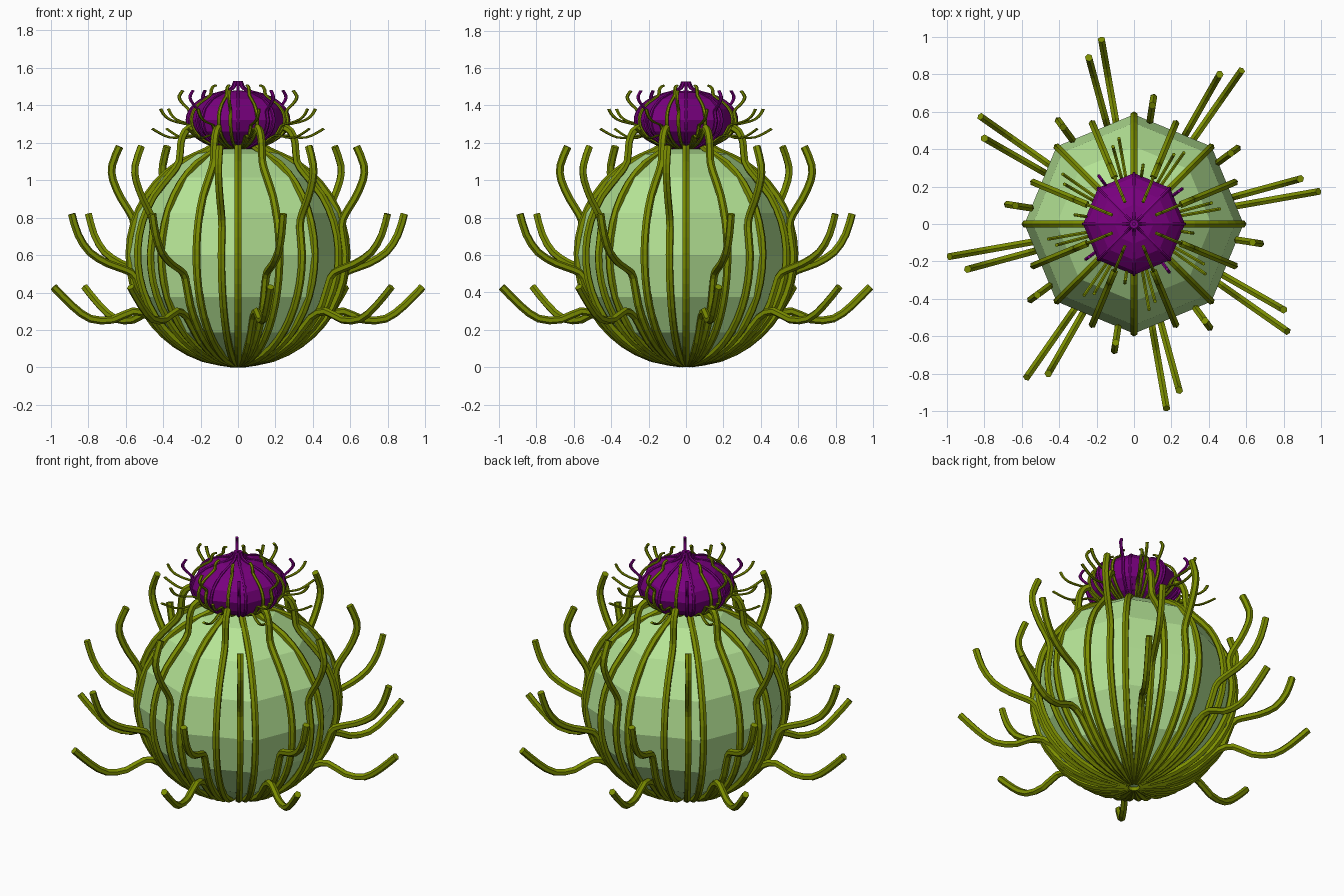
import bpy, bmesh, math
from mathutils import Vector

if "Cube" in bpy.data.objects:
    bpy.data.objects.remove(bpy.data.objects["Cube"])

def material(name, rgb):
    m = bpy.data.materials.new(name)
    m.diffuse_color = (*rgb, 1)
    m.use_nodes = True
    m.node_tree.nodes["Principled BSDF"].inputs["Base Color"].default_value = m.diffuse_color
    return m

GREEN = material("pale_green", (0.46, 0.77, 0.30))
OLIVE = material("olive", (0.20, 0.27, 0.0))
PURPLE = material("purple", (0.19, 0.0, 0.21))

R, CZ = 0.58, 0.60               # bulb radius and centre height
HEAD_Z, HEAD_SCALE = 1.158, (0.465, 0.465, 0.272)

def add_object(name, bm, mats, head=False):
    bmesh.ops.recalc_face_normals(bm, faces=bm.faces)
    mesh = bpy.data.meshes.new(name)
    bm.to_mesh(mesh)
    bm.free()
    for m in mats:
        mesh.materials.append(m)
    ob = bpy.data.objects.new(name, mesh)
    bpy.context.collection.objects.link(ob)
    if head:
        ob.location.z = HEAD_Z
        ob.scale = HEAD_SCALE

def bulb(name, mat, head=False):
    # eight-sided low-poly ball with corners on the axes
    bm = bmesh.new()
    bmesh.ops.create_uvsphere(bm, u_segments=8, v_segments=8, radius=R + 0.005)
    bmesh.ops.translate(bm, verts=bm.verts, vec=(0, 0, CZ))
    add_object(name, bm, [mat], head)

def smooth_path(pts, steps=2):
    # Catmull-Rom through (radius, height) points
    out = []
    for i in range(len(pts) - 1):
        p0, p1 = pts[max(i - 1, 0)], pts[i]
        p2, p3 = pts[i + 1], pts[min(i + 2, len(pts) - 1)]
        for s in range(steps):
            t = s / steps
            out.append(0.5 * (2 * p1 + (p2 - p0) * t + (2 * p0 - 5 * p1 + 4 * p2 - p3) * t * t
                              + (3 * p1 - p0 - 3 * p2 + p3) * t ** 3))
    return out + [pts[-1]]

def tendrils(name, mats, hug, tail, offset, head=False, width=0.021, sides=6):
    # eight tubes that climb the bulb to angle hug, then leave it along tail
    n = max(3, round(hug / 16))
    pts = []
    for i in range(n + 1):
        a = math.radians(3 + (hug - 3) * i / n)
        pts.append(Vector((R * math.sin(a), CZ - R * math.cos(a))))
    path = smooth_path(pts + [Vector(p) for p in tail])
    bm = bmesh.new()
    for k in range(8):
        a = math.radians(offset + 45 * k)
        out, side = Vector((math.cos(a), math.sin(a), 0)), Vector((-math.sin(a), math.cos(a), 0))
        rings, faces = [], []
        for i, p in enumerate(path):
            t = (path[min(i + 1, len(path) - 1)] - path[max(i - 1, 0)]).normalized()
            normal = out * -t.y + Vector((0, 0, t.x))
            centre = out * p.x + Vector((0, 0, p.y))
            ring = []
            for s in range(sides):
                b = 2 * math.pi * s / sides
                ring.append(bm.verts.new(centre + width * (normal * math.cos(b) + side * math.sin(b))))
            rings.append(ring)
        for lo, hi in zip(rings, rings[1:]):
            for s in range(sides):
                q = (s + 1) % sides
                faces.append(bm.faces.new((lo[s], lo[q], hi[q], hi[s])))
        faces += [bm.faces.new(rings[0]), bm.faces.new(rings[-1])]
        for f in faces:
            f.material_index = k % len(mats)
    add_object(name, bm, mats, head)

# tendril rows: name, hug angle, free end (radius, height), rotation, head colours
ROWS = [
    ("low", 55, [(0.57, 0.30), (0.68, 0.255), (0.80, 0.26), (0.90, 0.33), (1.0, 0.43)], 10, [OLIVE]),
    ("middle", 78, [(0.62, 0.52), (0.72, 0.555), (0.82, 0.615), (0.885, 0.71), (0.92, 0.82)], 15.2, [OLIVE]),
    ("high", 105, [(0.58, 0.82), (0.63, 0.90), (0.675, 1.0), (0.68, 1.08), (0.64, 1.18)], -8.8, [OLIVE, PURPLE]),
    ("shoulder", 138, [(0.34, 1.10), (0.33, 1.20), (0.305, 1.26), (0.27, 1.28)], 22.5, [OLIVE]),
    ("crown", 163, [(0.08, 1.22), (0.05, 1.29), (0.035, 1.36)], 0, [PURPLE]),
]

# main bulb and flower head share the same construction
bulb("bulb", GREEN)
bulb("flower_head", PURPLE, True)
for label, hug, tail, turn, head_mats in ROWS:
    tendrils(label + "_tendrils", [OLIVE], hug, tail, turn)
    tendrils("head_" + label + "_tendrils", head_mats, hug, tail, turn, True)
